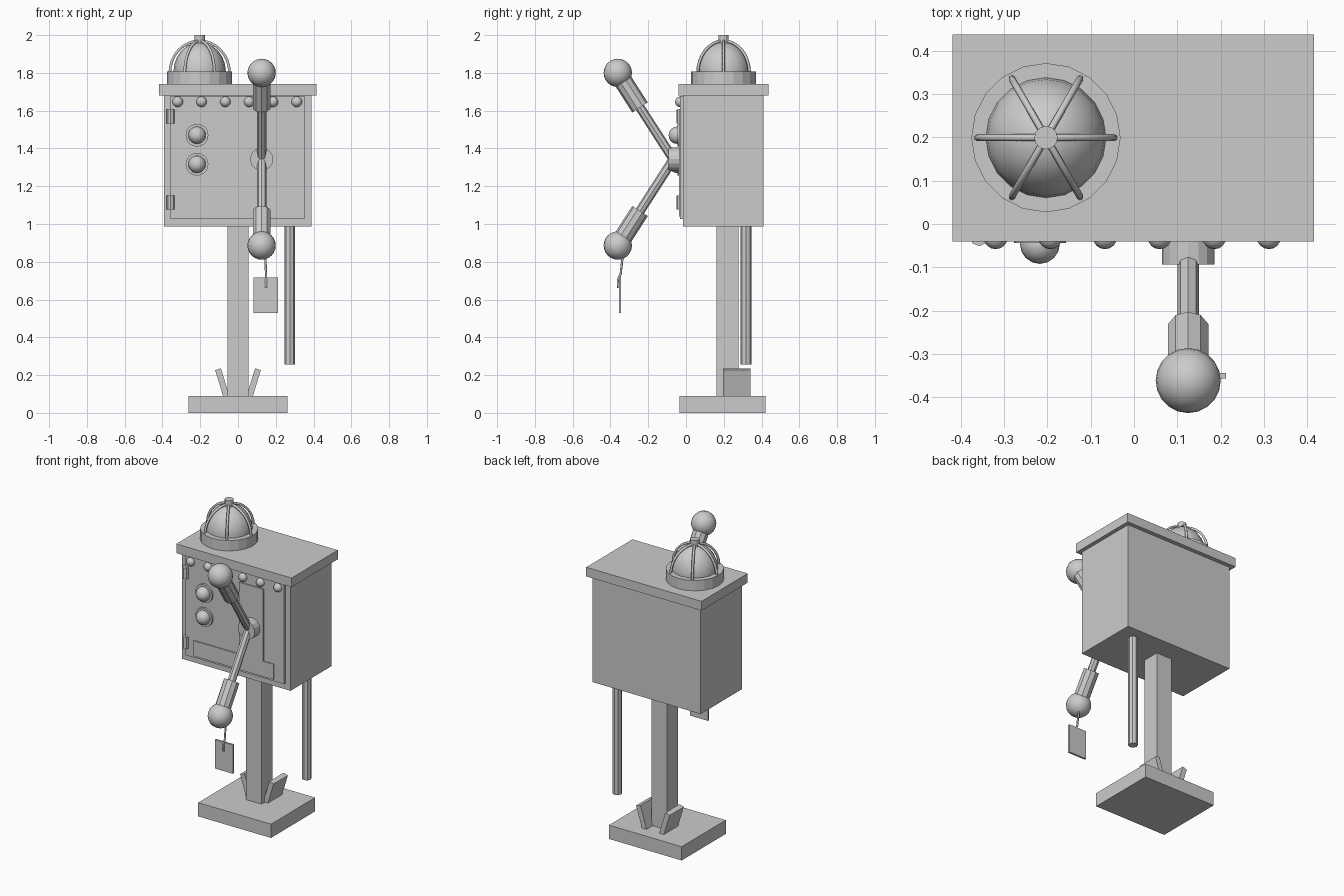
import bpy
import math
from mathutils import Vector

old = bpy.data.objects.get("Cube")
if old:
    bpy.data.objects.remove(old, do_unlink=True)

grey = bpy.data.materials.new("plain grey")
grey.use_nodes = True
COLOUR = (0.6, 0.6, 0.6, 1)
grey.diffuse_color = COLOUR
grey.node_tree.nodes["Principled BSDF"].inputs["Base Color"].default_value = COLOUR


def finish(name, smooth=False):
    ob = bpy.context.object
    ob.name = name
    ob.data.materials.append(grey)
    if smooth:
        bpy.ops.object.shade_smooth_by_angle(angle=math.radians(40))
    return ob


def box(name, x, y, z):
    """Box given by its (min, max) range on each axis."""
    spans = (x, y, z)
    bpy.ops.mesh.primitive_cube_add(size=1, location=[(a + b) / 2 for a, b in spans])
    ob = finish(name)
    ob.scale = [b - a for a, b in spans]
    bpy.ops.object.transform_apply(location=False, rotation=False, scale=True)
    return ob


def rod(name, start, end, radius, sides=8):
    """Faceted cylinder between two points."""
    a, b = Vector(start), Vector(end)
    bpy.ops.mesh.primitive_cylinder_add(vertices=sides, radius=radius,
                                        depth=(b - a).length, location=(a + b) / 2)
    ob = finish(name)
    ob.rotation_euler = (b - a).to_track_quat("Z", "Y").to_euler()
    return ob


def ball(name, centre, radius, segments=20):
    bpy.ops.mesh.primitive_uv_sphere_add(segments=segments, ring_count=segments // 2 + 2,
                                         radius=radius, location=centre)
    return finish(name, True)


def wire(name, points, radius):
    """Round tube along a path."""
    curve = bpy.data.curves.new(name, "CURVE")
    curve.dimensions = "3D"
    curve.bevel_depth = radius
    curve.bevel_resolution = 1
    curve.use_fill_caps = True
    line = curve.splines.new("POLY")
    line.points.add(len(points) - 1)
    for p, co in zip(line.points, points):
        p.co = (*co, 1)
    ob = bpy.data.objects.new(name, curve)
    curve.materials.append(grey)
    bpy.context.collection.objects.link(ob)
    return ob


# Stand: foot, post, two leaning brackets and a conduit
box("foot", (-0.263, 0.263), (-0.035, 0.42), (0, 0.09))
box("post", (-0.056, 0.056), (0.162, 0.277), (0.09, 0.99))
for side, label in ((1, "left"), (-1, "right")):
    bracket = box(label + "_bracket", (-0.016, 0.016), (0.195, 0.342), (0.06, 0.235))
    bracket.location.x = side * 0.08
    bracket.rotation_euler.y = side * math.radians(17)
rod("conduit", (0.274, 0.318, 0.257), (0.274, 0.318, 0.99), 0.029)

# Cabinet with roof slab and door
box("cabinet", (-0.393, 0.39), (-0.015, 0.41), (0.987, 1.69))
box("roof", (-0.418, 0.415), (-0.04, 0.437), (1.68, 1.74))
box("door", (-0.357, 0.353), (-0.031, -0.01), (1.027, 1.677))

# Raised door panel shaped like an upside-down T
outline = [(-0.294, 1.04), (0.283, 1.04), (0.283, 1.14), (0.209, 1.14),
           (0.209, 1.61), (0.034, 1.61), (0.034, 1.14), (-0.294, 1.14)]
n = len(outline)
mesh = bpy.data.meshes.new("door_panel")
mesh.from_pydata([(x, y, z) for y in (-0.038, -0.028) for x, z in outline], [],
                 [list(range(n)), list(range(2 * n - 1, n - 1, -1))]
                 + [[(i + 1) % n, i, i + n, (i + 1) % n + n] for i in range(n)])
mesh.materials.append(grey)
bpy.context.collection.objects.link(bpy.data.objects.new("door_panel", mesh))

for label, z in (("upper", 1.568), ("lower", 1.113)):
    rod(label + "_hinge", (-0.357, -0.03, z - 0.037), (-0.357, -0.03, z + 0.037), 0.021)

# Front lamps
for i in range(6):
    ball(f"small_bulb_{i + 1}", (-0.319 + i * 0.126, -0.03, 1.647), 0.028, 16)
for label, z in (("upper", 1.47), ("lower", 1.316)):
    rod(label + "_lamp_ring", (-0.217, -0.025, z), (-0.217, -0.044, z), 0.06, 20)
    ball(label + "_lamp", (-0.217, -0.046, z), 0.046, 16)

# Roof beacon: collar, dome, cage and cap
cx, cy = -0.203, 0.199
rod("beacon_collar", (cx, cy, 1.74), (cx, cy, 1.808), 0.172, 20)
dome = ball("beacon_dome", (cx, cy, 1.805), 0.139, 20)
dome.scale.z = 1.13
for k in range(6):
    turn = k * math.pi / 3
    path = []
    for j in range(9):
        t = j / 8 * math.pi / 2
        r = 0.158 * math.cos(t)
        path.append((cx + r * math.cos(turn), cy + r * math.sin(turn),
                     1.8 + 0.17 * math.sin(t)))
    wire(f"cage_rib_{k + 1}", path, 0.008)
rod("beacon_cap", (cx, cy, 1.955), (cx, cy, 2.0), 0.027, 12)

# Pivot hub with a raised and a lowered arm
ax = 0.125
rod("arm_hub", (ax, -0.025, 1.343), (ax, -0.093, 1.343), 0.061, 16)
pivot = Vector((ax, -0.067, 1.343))
for label, up in (("upper", 1), ("lower", -1)):
    tip = pivot + Vector((0, -0.294, up * 0.457))
    grip = pivot.lerp(tip, 0.6)
    rod(label + "_arm", pivot, tip, 0.025)
    rod(label + "_grip", grip, tip, 0.049, 10)
    ball(label + "_knob", tip, 0.075)

# Tag hanging from the lower knob
wire("tag_string", [(0.145, -0.335, 0.83), (0.148, -0.346, 0.735), (0.148, -0.36, 0.705),
                    (0.148, -0.359, 0.66)], 0.006)
box("tag", (0.082, 0.212), (-0.356, -0.343), (0.528, 0.716))
